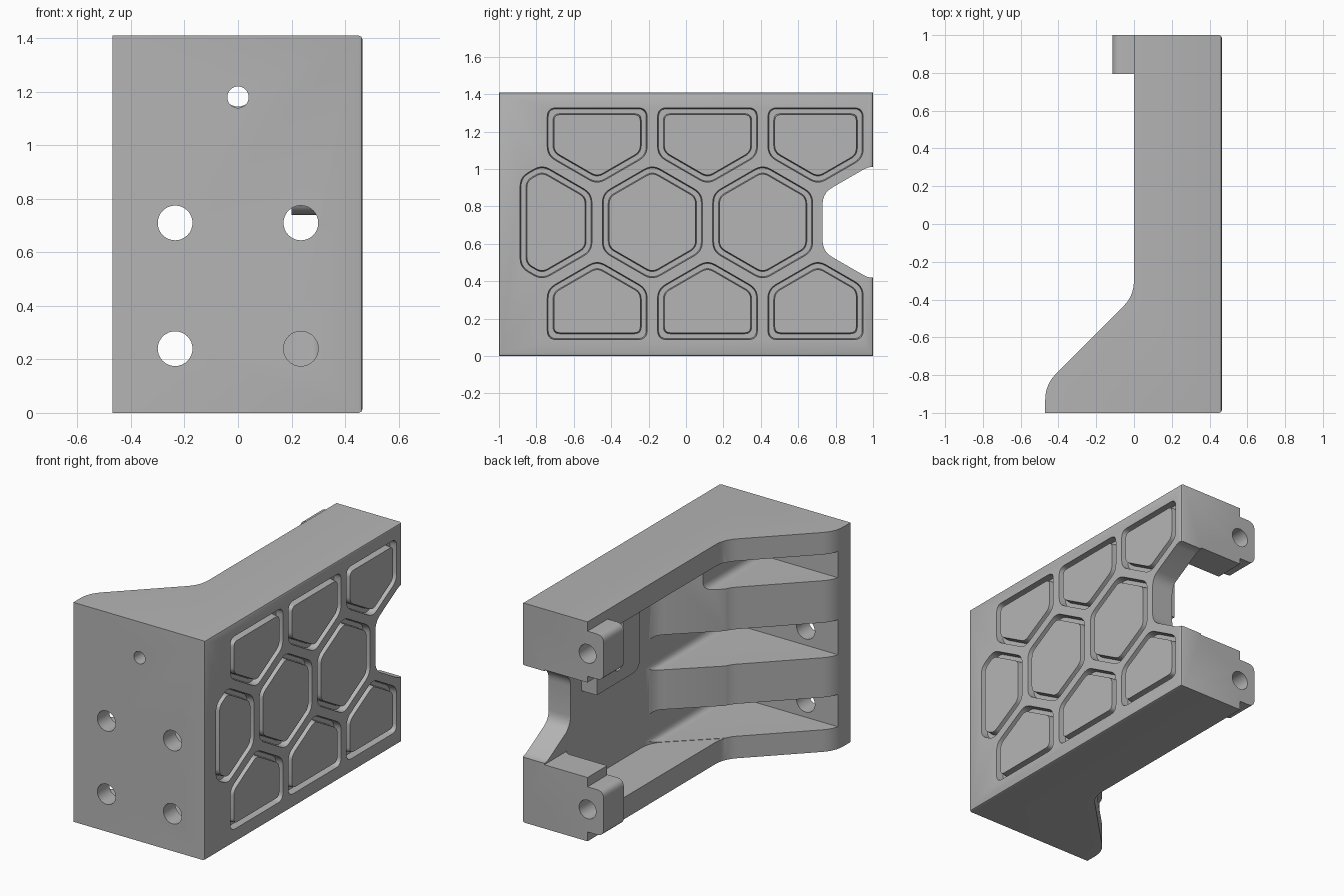
import bpy
import bmesh
import math
from mathutils import Vector

cube = bpy.data.objects.get("Cube")
if cube:
    bpy.data.objects.remove(cube, do_unlink=True)

HEIGHT = 1.41
MID_Z = 0.715
SIDE_X = 0.465
WALL_X = 0.31          # inner face of the side wall
HEX_R = 0.27           # half width of a honeycomb cell
PITCH = 0.59

grey = bpy.data.materials.new("plain grey")
grey.use_nodes = True
grey.diffuse_color = (0.46, 0.46, 0.46, 1)
grey.node_tree.nodes["Principled BSDF"].inputs["Base Color"].default_value = (0.46, 0.46, 0.46, 1)


def rounded(points, radii, steps=5):
    """Replace each corner of a 2D outline with a soft curve."""
    if not isinstance(radii, list):
        radii = [radii] * len(points)
    out = []
    for i, r in enumerate(radii):
        p = Vector(points[i])
        if r == 0:
            out.append(p)
            continue
        a = p + (Vector(points[i - 1]) - p).normalized() * r
        b = p + (Vector(points[(i + 1) % len(points)]) - p).normalized() * r
        for k in range(steps + 1):
            t = k / steps
            out.append(a * (1 - t) ** 2 + p * 2 * t * (1 - t) + b * t * t)
    return out


def rect(u0, u1, v0, v1):
    return [(u0, v0), (u1, v0), (u1, v1), (u0, v1)]


def place(p, axis, d):
    return {"x": (d, p[0], p[1]), "y": (p[0], d, p[1]), "z": (p[0], p[1], d)}[axis]


def make_object(name, bm):
    bmesh.ops.recalc_face_normals(bm, faces=bm.faces)
    mesh = bpy.data.meshes.new(name)
    bm.to_mesh(mesh)
    bm.free()
    mesh.materials.append(grey)
    ob = bpy.data.objects.new(name, mesh)
    bpy.context.collection.objects.link(ob)
    return ob


def prism(name, points, axis, start, end, bevel_rule=None):
    bm = bmesh.new()
    a = [bm.verts.new(place(p, axis, start)) for p in points]
    b = [bm.verts.new(place(p, axis, end)) for p in points]
    bm.faces.new(a)
    bm.faces.new(b[::-1])
    for i in range(len(a)):
        bm.faces.new((a[i - 1], a[i], b[i], b[i - 1]))
    bmesh.ops.recalc_face_normals(bm, faces=bm.faces)
    if bevel_rule:
        edges = [e for e in bm.edges if all(bevel_rule(v.co) for v in e.verts)]
        bmesh.ops.bevel(bm, geom=edges, offset=0.014, segments=2, profile=0.5, affect='EDGES')
    return make_object(name, bm)


def rod(name, u, v, radius, axis, start, end, sides=32):
    ring = [(u + radius * math.cos(2 * math.pi * k / sides),
             v + radius * math.sin(2 * math.pi * k / sides)) for k in range(sides)]
    return prism(name, ring, axis, start, end)


def combine(target, tool, operation='DIFFERENCE'):
    mod = target.modifiers.new("combine", 'BOOLEAN')
    mod.operation = operation
    mod.solver = 'EXACT'
    mod.object = tool
    bpy.context.view_layer.objects.active = target
    bpy.ops.object.modifier_apply(modifier=mod.name)
    bpy.data.objects.remove(tool, do_unlink=True)


def clip(points, axis, sign, limit):
    """Keep the part of an outline where sign * coordinate <= sign * limit."""
    out = []
    for i, q in enumerate(points):
        p = points[i - 1]
        dp, dq = sign * (p[axis] - limit), sign * (q[axis] - limit)
        if dp * dq < 0:
            out.append(p.lerp(q, dp / (dp - dq)))
        if dq <= 0:
            out.append(q)
    return out


def hexagon(y, z, apothem):
    r = apothem / math.cos(math.pi / 6)
    return [Vector((y + r * math.sin(k * math.pi / 3), z + r * math.cos(k * math.pi / 3)))
            for k in range(6)]


def cell(y, z, inset):
    """Honeycomb cell trimmed to the border of the side panel."""
    pts = hexagon(y, z, HEX_R - inset)
    for axis, sign, limit in ((0, 1, 0.95), (0, -1, -0.89), (1, 1, 1.33), (1, -1, 0.085)):
        pts = clip(pts, axis, sign, limit - sign * inset)
    return rounded(pts, 0.05 - 0.4 * inset)


# Main body: straight back part flaring out to the wide front plate
outline = [(SIDE_X, -1), (SIDE_X, 1), (0, 1), (0, -0.38), (-0.47, -0.85), (-0.47, -1)]
body = prism("bracket_body", rounded(outline, [0, 0, 0, 0.08, 0.08, 0]), "z", 0, HEIGHT,
             lambda co: co.x > SIDE_X - 0.001)

# Hollow channel between the top and bottom plates, ending on the slanted ribs
channel = [(WALL_X, -0.07), (WALL_X, 0.8), (-0.1, 0.8), (-0.1, -0.455)]
combine(body, prism("channel_cutter", rounded(channel, [0.08, 0.05, 0, 0]), "z", 0.14, 1.27))

# Slots between the ribs, behind the front plate
for floor, low, high in ((WALL_X - 0.002, 0.142, 0.35), (WALL_X - 0.002, 0.605, 0.83), (0.08, 1.10, 1.268)):
    section = rounded(rect(-0.7, floor, low, high), [0, 0.05, 0.05, 0])
    combine(body, prism("slot_cutter", section, "y", -0.88, 0.1))

# Opening in the back wall
combine(body, prism("back_opening_cutter", rect(-0.3, WALL_X - 0.003, 0.41, 1.02), "y", 0.7, 1.1))

# Raised boss with two holes on the inside of the side wall
boss = rounded(rect(0.18, 0.62, 0.74, 1.2), [0.08, 0, 0, 0.04])
combine(body, prism("inner_boss", boss, "x", 0.2, 0.38), 'UNION')
for z in (0.865, 1.09):
    combine(body, rod("boss_hole_cutter", 0.4, z, 0.05, "x", 0.1, 0.3))

# Back tabs with their holes
for z in (0.205, HEIGHT - 0.205):
    tab = rounded(rect(-0.115, 0.15, z - 0.145, z + 0.145), [0.05, 0, 0, 0.05])
    combine(body, prism("back_tab", tab, "y", 0.795, 0.9995), 'UNION')
    combine(body, rod("tab_hole_cutter", 0, z, 0.06, "y", 0.7, 1.1))

# Half-hexagon notch in the back edge
combine(body, prism("notch_cutter", rounded(hexagon(1, MID_Z, HEX_R), 0.06), "x", -0.3, 0.6))

# Honeycomb grooves on the side panel
bm = bmesh.new()
for row in (-1, 0, 1):
    for n in range(3):
        y = 1 - PITCH * (n + (0.5 if row else 1))
        z = MID_Z + row * PITCH * math.cos(math.pi / 6)
        loops = [[bm.verts.new((x, p.x, p.y)) for p in cell(y, z, inset)]
                 for inset, x in ((0, 0.49), (0.008, 0.42), (0.034, 0.42), (0.042, 0.49))]
        for k, loop in enumerate(loops):
            prev = loops[k - 1]
            for i in range(len(loop)):
                bm.faces.new((prev[i - 1], prev[i], loop[i], loop[i - 1]))
combine(body, make_object("groove_cutter", bm))

# Screw holes in the front plate
for x in (-0.235, 0.235):
    for z in (0.24, 0.71):
        combine(body, rod("screw_hole_cutter", x, z, 0.065, "y", -1.1, -0.8))
combine(body, rod("small_hole_cutter", 0, 1.18, 0.04, "y", -1.1, -0.8))

# Smooth fillets, crisp edges
bpy.ops.object.select_all(action='DESELECT')
body.select_set(True)
bpy.context.view_layer.objects.active = body
bpy.ops.object.shade_smooth_by_angle(angle=math.radians(30))
